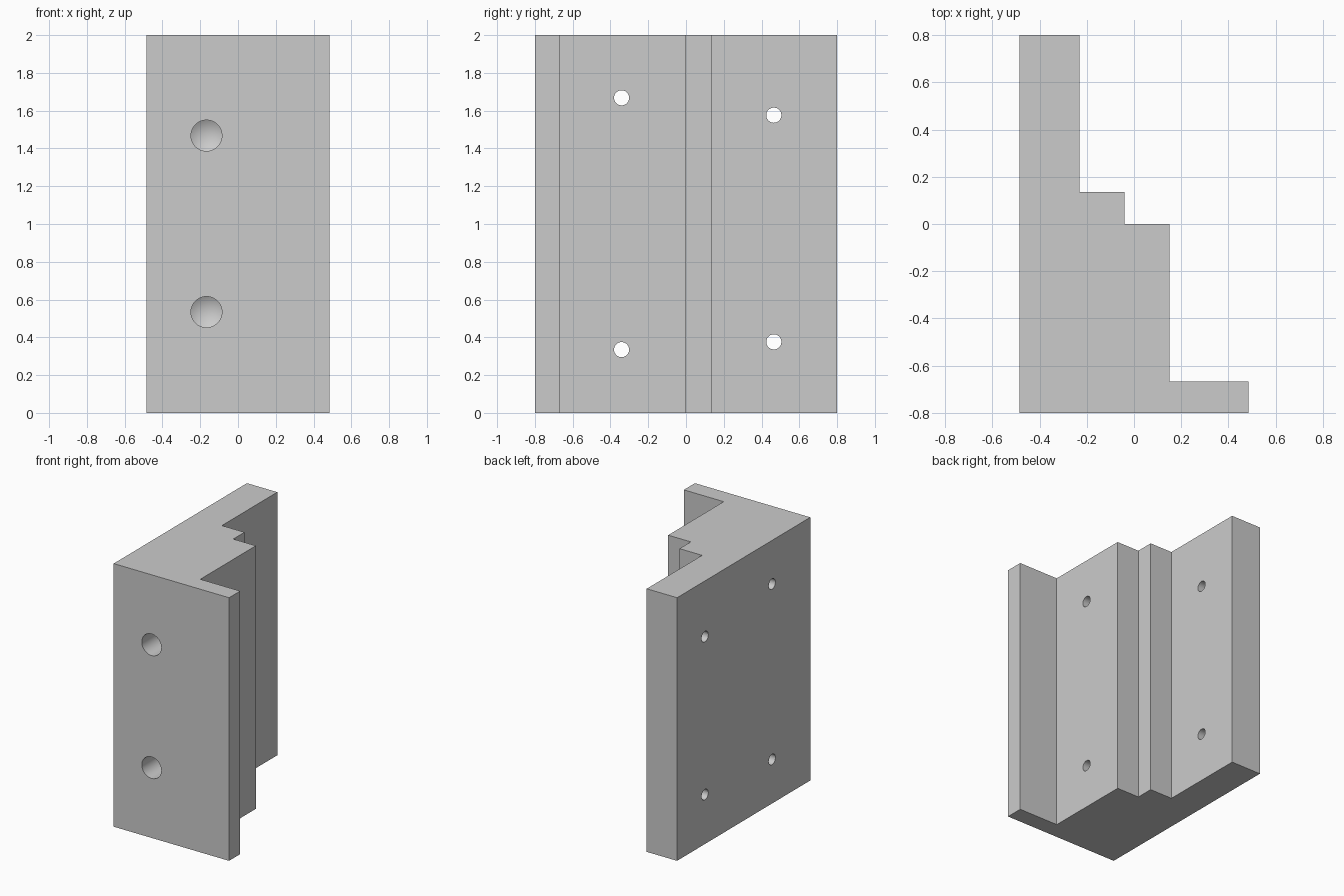
import bpy
import bmesh
from math import radians, tan
from mathutils import Matrix

old = bpy.data.objects.get("Cube")
if old:
    bpy.data.objects.remove(old)

grey = bpy.data.materials.new("light grey")
grey.use_nodes = True
colour = (0.6, 0.6, 0.6, 1)
grey.diffuse_color = colour
grey.node_tree.nodes["Principled BSDF"].inputs["Base Color"].default_value = colour


def add_object(name, bm):
    bmesh.ops.recalc_face_normals(bm, faces=bm.faces)
    mesh = bpy.data.meshes.new(name)
    bm.to_mesh(mesh)
    bm.free()
    mesh.materials.append(grey)
    obj = bpy.data.objects.new(name, mesh)
    bpy.context.collection.objects.link(obj)
    return obj


def drill(bm, radius, length, axis, location):
    """Closed cylinder along one axis, centred on its location."""
    turn = Matrix.Rotation(radians(90), 4, "Y" if axis == "X" else "X")
    bmesh.ops.create_cone(bm, cap_ends=True, segments=48, radius1=radius, radius2=radius,
                          depth=length, matrix=Matrix.Translation(location) @ turn)


# Stepped bracket: plan profile extruded upwards
HEIGHT = 2
profile = [(-0.485, -0.8), (0.485, -0.8), (0.485, -0.667), (0.15, -0.667), (0.15, 0),
           (-0.04, 0), (-0.04, 0.135), (-0.23, 0.135), (-0.23, 0.8), (-0.485, 0.8)]
bm = bmesh.new()
base = bm.faces.new([bm.verts.new((x, y, 0)) for x, y in profile])
top = bmesh.ops.extrude_face_region(bm, geom=[base])["geom"]
bmesh.ops.translate(bm, vec=(0, 0, HEIGHT),
                    verts=[v for v in top if isinstance(v, bmesh.types.BMVert)])
bracket = add_object("stepped_bracket", bm)

# Four through holes from side to side
bm = bmesh.new()
for y, z in [(-0.341, 0.335), (-0.341, 1.668), (0.465, 0.376), (0.465, 1.576)]:
    drill(bm, 0.04, 2, "X", (0, y, z))
side_holes = add_object("side_hole_cutter", bm)

# Two blind front holes with conical drill points
RADIUS, DEPTH = 0.082, 0.5
TIP = RADIUS / tan(radians(59))
bm = bmesh.new()
for z in (0.534, 1.468):
    drill(bm, RADIUS, DEPTH + 0.1, "Y", (-0.167, -0.85 + DEPTH / 2, z))
bm.faces.ensure_lookup_table()
inner = [f for f in bm.faces if len(f.verts) > 4 and f.calc_center_median().y > -0.5]
for point in bmesh.ops.poke(bm, faces=inner)["verts"]:
    point.co.y += TIP
front_holes = add_object("front_hole_cutter", bm)

# Cut the holes
for cutter in (side_holes, front_holes):
    mod = bracket.modifiers.new(cutter.name, "BOOLEAN")
    mod.operation = "DIFFERENCE"
    mod.solver = "EXACT"
    mod.object = cutter
    cutter.hide_render = True
    cutter.hide_viewport = True

# Bake the cuts and remove the cutters
bpy.context.view_layer.update()
depsgraph = bpy.context.evaluated_depsgraph_get()
cut_mesh = bpy.data.meshes.new_from_object(bracket.evaluated_get(depsgraph))
bracket.modifiers.clear()
bracket.data = cut_mesh
for cutter in (side_holes, front_holes):
    bpy.data.objects.remove(cutter)

bpy.context.view_layer.objects.active = bracket
bracket.select_set(True)
bpy.ops.object.shade_smooth_by_angle(angle=radians(25))
